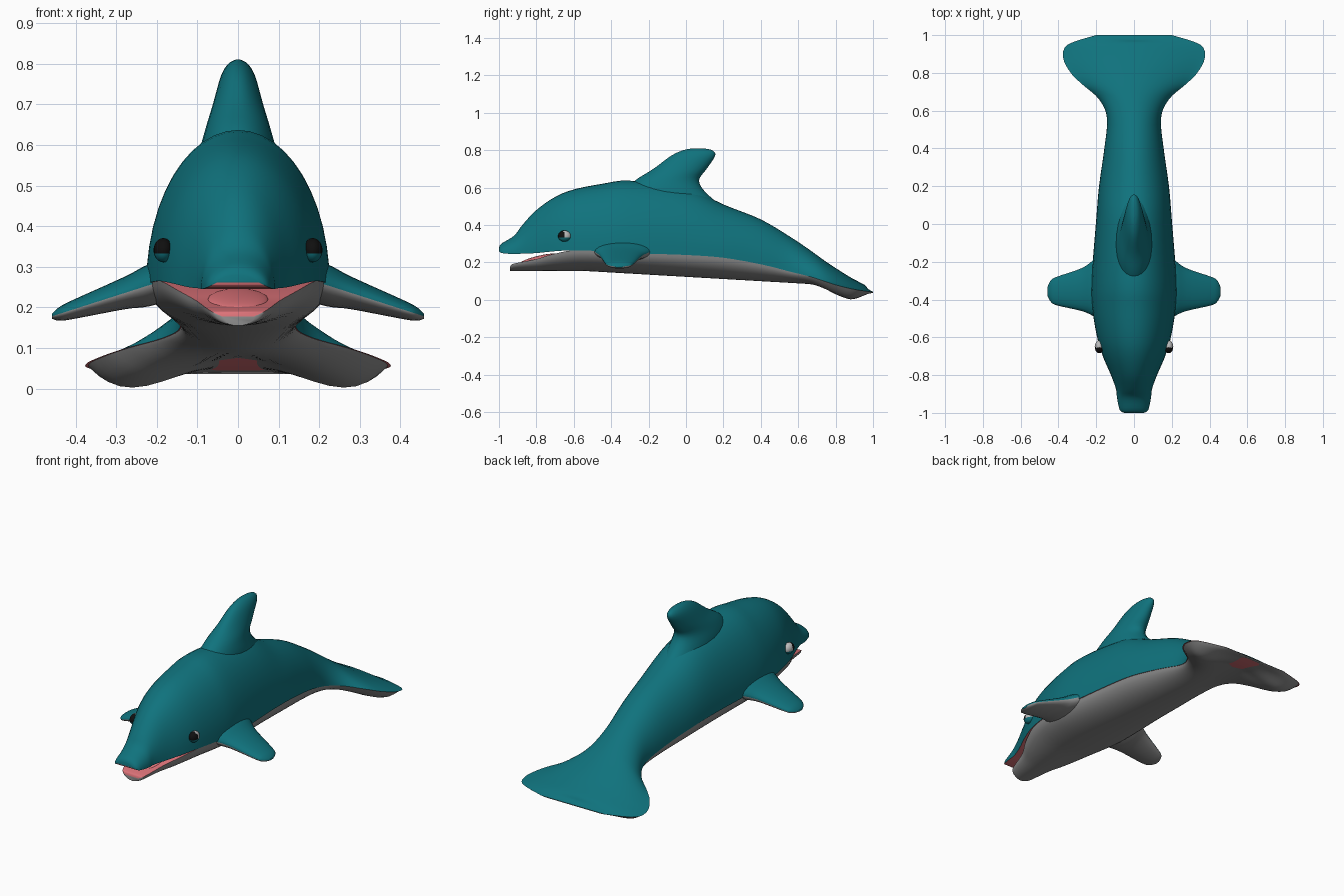
import bpy, bmesh, math

if "Cube" in bpy.data.objects:
    bpy.data.objects.remove(bpy.data.objects["Cube"])


def material(name, rgb):
    m = bpy.data.materials.new(name)
    m.diffuse_color = (*rgb, 1)
    m.use_nodes = True
    m.node_tree.nodes["Principled BSDF"].inputs["Base Color"].default_value = m.diffuse_color
    return m


TEAL = material("teal skin", (.005, .17, .205))
GREY = material("grey belly", (.26, .26, .26))
PINK = material("pink mouth", (.72, .17, .19))
BLACK = material("black pupil", (.005, .005, .005))
WHITE = material("eye white", (.5, .5, .5))
N = 24


def refine(rows, steps=4):
    """Smooth spline interpolation through station rows."""
    out = []
    for i in range(len(rows) - 1):
        a, b, c, d = (rows[max(0, min(len(rows) - 1, i + k))] for k in (-1, 0, 1, 2))
        for s in range(steps):
            t = s / steps
            out.append([0.5 * (2 * q + (r - p) * t + (2 * p - 5 * q + 4 * r - u) * t * t
                               + (3 * q - p - 3 * r + u) * t ** 3)
                        for p, q, r, u in zip(a, b, c, d)])
    return out + [list(rows[-1])]


def finish(bm, name, mats):
    bmesh.ops.recalc_face_normals(bm, faces=bm.faces)
    me = bpy.data.meshes.new(name)
    bm.to_mesh(me)
    bm.free()
    for m in mats:
        me.materials.append(m)
    me.shade_smooth()
    me.set_sharp_from_angle(angle=math.radians(50))
    ob = bpy.data.objects.new(name, me)
    bpy.context.collection.objects.link(ob)
    return ob


def loft(name, rings, mats, rule=lambda j: 0):
    """Skin closed rings; rule gives the material of each strip."""
    bm = bmesh.new()
    vs = [[bm.verts.new(p) for p in ring] for ring in rings]
    n = len(rings[0])
    for a, b in zip(vs, vs[1:]):
        for j in range(n):
            k = (j + 1) % n
            bm.faces.new((a[j], a[k], b[k], b[j])).material_index = rule(j)
    bm.faces.new(vs[0])
    bm.faces.new(vs[-1])
    return finish(bm, name, mats)


def half_ring(y, w, seam, end, flatten, droop):
    """Half section from the seam over the crown or under the keel."""
    tail = max(0, min(1, (y - .55) / .3))
    power = 1 + flatten * tail * tail * (3 - 2 * tail)
    bulge = droop * math.exp(-((y - .87) / (.15 if y < .87 else .09)) ** 2)
    notch = .025 * max(0, (y - .96) / .04)
    ring = []
    for i in range(N + 1):
        t = math.pi * i / N
        s = max(0.0, math.sin(t))
        ring.append((w * math.cos(t), y - notch * s ** 4,
                     seam + (end - seam) * s ** power - bulge * math.sin(2 * t) ** 2))
    return ring


def keel(y, seam):
    """The underside is a gentle straight slope that thins into the flukes."""
    return min(.155, .123 - .058 * y, max(seam + .004, .045) if y > .6 else 1)


# Trunk and flukes: y, half width, seam z, top z
trunk = [(-.6, .195, .265, .59), (-.45, .22, .26, .62), (-.3, .225, .25, .637),
         (0, .202, .24, .60), (.2, .185, .225, .51), (.4, .157, .19, .43),
         (.56, .143, .15, .335), (.66, .185, .125, .268), (.74, .275, .10, .21),
         (.8, .335, .08, .17), (.88, .375, .06, .12), (.95, .35, .048, .083),
         (1.0, .20, .042, .055)]

# Upper body: beak and forehead joined to the trunk
snout = [(-1.0, .05, .262, .28), (-.985, .075, .25, .302), (-.92, .09, .245, .342),
         (-.875, .095, .247, .40), (-.8, .122, .25, .48), (-.7, .165, .26, .55)]
loft("upper_body", [half_ring(*r, 2, 0) for r in refine(snout + trunk)],
     [TEAL, PINK], lambda j: int(j == N))

# Lower jaw (y, half width, seam z) joined to the belly
jaw = [(-.94, .04, .178), (-.93, .065, .19), (-.89, .08, .20),
       (-.8, .105, .218), (-.72, .148, .242)]
belly = [(y, w * .98, seam) for y, w, seam, top in trunk]
loft("belly_and_jaw",
     [half_ring(y, w, seam, keel(y, seam), 1, .06) for y, w, seam in refine(jaw + belly)],
     [GREY, PINK], lambda j: int(j == N))


def oval(centre, half_y, half_other):
    """Angles around a ring, as y positions with an offset across."""
    return [(centre + half_y * math.cos(2 * math.pi * i / N),
             half_other * math.sin(2 * math.pi * i / N)) for i in range(N)]


# Dorsal fin: z, front y, rear y, half thickness
dorsal = [(.5, -.38, .19, .10), (.58, -.33, .10, .095), (.64, -.27, .07, .08),
          (.70, -.175, .11, .062), (.77, -.08, .156, .042), (.80, -.015, .14, .024),
          (.81, .035, .09, .006)]
loft("dorsal_fin", [[(x, y, z) for y, x in oval((a + b) / 2, (b - a) / 2, w)]
                    for z, a, b, w in refine(dorsal)], [TEAL])

# Side flippers: x, front y, rear y, half thickness
flipper = [(.14, -.53, -.13, .055), (.22, -.485, -.195, .052), (.28, -.46, -.235, .04),
           (.41, -.43, -.28, .023), (.442, -.41, -.30, .016), (.458, -.38, -.335, .006)]
for side, tag in ((1, "right"), (-1, "left")):
    loft(tag + "_flipper",
         [[(side * x, y, .325 - .32 * x + z) for y, z in oval((a + b) / 2, (b - a) / 2, h)]
          for x, a, b, h in refine(flipper)],
         [TEAL, GREY], lambda j: int(j >= N // 2))


def ellipsoid(name, loc, size, mats, rule=lambda c: 0, tilt=0):
    bm = bmesh.new()
    bmesh.ops.create_uvsphere(bm, u_segments=20, v_segments=12, radius=1)
    for f in bm.faces:
        f.material_index = rule(f.calc_center_median())
    ob = finish(bm, name, mats)
    ob.location, ob.scale, ob.rotation_euler = loc, size, (tilt, 0, 0)


# Tongue
ellipsoid("tongue", (0, -.79, .219), (.075, .10, .016), [PINK], tilt=.24)


# Eyes: lower lid in skin colour, dark pupil facing forward
def eye_rule(c):
    return 0 if c.z < -.3 else (1 if c.y < -.1 else 2)


for side, tag in ((1, "right"), (-1, "left")):
    ellipsoid(tag + "_eye", (side * .184, -.65, .341), (.024, .034, .03),
              [TEAL, BLACK, WHITE], eye_rule)
